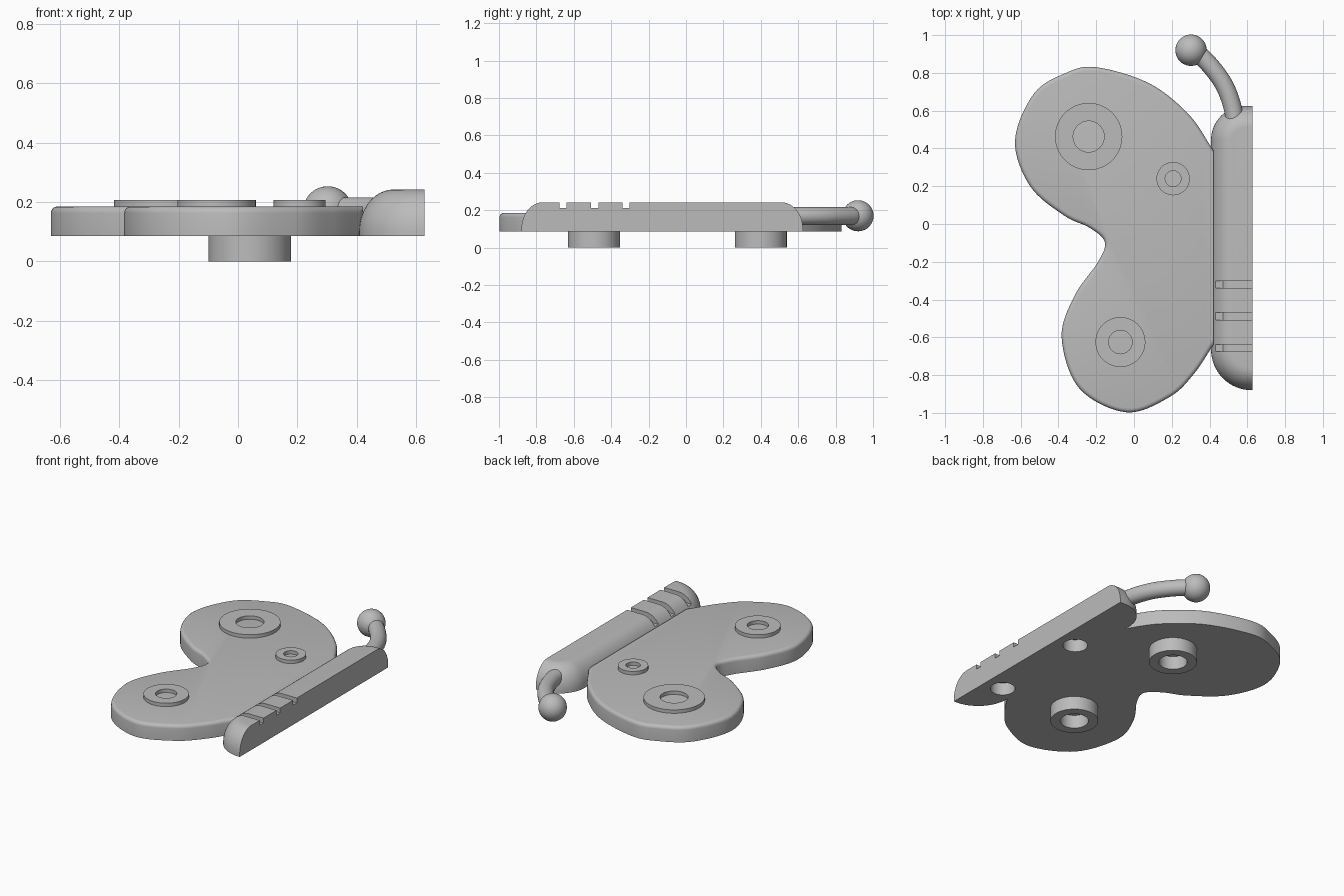
import bpy, bmesh, math
from mathutils import Vector

cube = bpy.data.objects.get("Cube")
if cube:
    bpy.data.objects.remove(cube, do_unlink=True)

grey = bpy.data.materials.new("plain grey")
grey.use_nodes = True
grey.diffuse_color = (0.5, 0.5, 0.5, 1)
grey.node_tree.nodes["Principled BSDF"].inputs["Base Color"].default_value = (0.5, 0.5, 0.5, 1)


def finish(name, bm):
    bmesh.ops.recalc_face_normals(bm, faces=bm.faces[:])
    mesh = bpy.data.meshes.new(name)
    bm.to_mesh(mesh)
    bm.free()
    mesh.materials.append(grey)
    obj = bpy.data.objects.new(name, mesh)
    bpy.context.collection.objects.link(obj)
    return obj


def loft(name, loops, closed_ring=False):
    """Bridge equal-length closed loops; cap both ends or join last to first."""
    bm = bmesh.new()
    rows = [[bm.verts.new(p) for p in loop] for loop in loops]
    n = len(rows[0])
    pairs = list(zip(rows, rows[1:]))
    if closed_ring:
        pairs.append((rows[-1], rows[0]))
    else:
        bm.faces.new(rows[0])
        bm.faces.new(rows[-1])
    for a, b in pairs:
        for i in range(n):
            j = (i + 1) % n
            bm.faces.new((a[i], a[j], b[j], b[i]))
    return finish(name, bm)


def circle(x, y, z, r, n=64):
    return [(x + r * math.cos(math.tau * i / n), y + r * math.sin(math.tau * i / n), z)
            for i in range(n)]


def ring(name, x, y, z0, z1, outer, inner):
    return loft(name, [circle(x, y, z0, outer), circle(x, y, z1, outer),
                       circle(x, y, z1, inner), circle(x, y, z0, inner)], True)


def spline(points, steps):
    """Open Catmull-Rom curve through the points."""
    p = [Vector(q) for q in points]
    p = [2 * p[0] - p[1]] + p + [2 * p[-1] - p[-2]]
    out = []
    for a, b, c, d in zip(p, p[1:], p[2:], p[3:]):
        for i in range(steps):
            t = i / steps
            out.append(0.5 * (2 * b + (c - a) * t + (2 * a - 5 * b + 4 * c - d) * t ** 2
                              + (3 * b - a - 3 * c + d) * t ** 3))
    return out + [p[-2]]


def cut(target, cutter):
    mod = target.modifiers.new("cut", 'BOOLEAN')
    mod.operation, mod.solver, mod.object = 'DIFFERENCE', 'EXACT', cutter
    bpy.context.view_layer.objects.active = target
    bpy.ops.object.modifier_apply(modifier=mod.name)
    bpy.data.objects.remove(cutter, do_unlink=True)


# Wing plate with a rounded upper rim
BOTTOM, WING_TOP = 0.085, 0.185
outline = spline([(0.42, 0.39), (0.29, 0.58), (0.08, 0.745), (-0.2, 0.83), (-0.36, 0.8),
                  (-0.53, 0.69), (-0.63, 0.44), (-0.55, 0.2), (-0.37, 0.045),
                  (-0.235, -0.02), (-0.155, -0.095), (-0.19, -0.2), (-0.315, -0.38),
                  (-0.383, -0.6), (-0.29, -0.87), (-0.04, -0.997), (0.19, -0.915),
                  (0.32, -0.79), (0.42, -0.64)], 8)
bm = bmesh.new()
base = bm.faces.new([bm.verts.new((p.x, p.y, BOTTOM)) for p in outline])
top = bmesh.ops.extrude_face_region(bm, geom=[base], use_keep_orig=True)
lifted = [v for v in top["geom"] if isinstance(v, bmesh.types.BMVert)]
bmesh.ops.translate(bm, verts=lifted, vec=(0, 0, WING_TOP - BOTTOM))
bmesh.ops.recalc_face_normals(bm, faces=bm.faces[:])
rim = [e for e in bm.edges if all(v.co.z > WING_TOP - 0.01 for v in e.verts)
       and any(v.co.x < 0.41 for v in e.verts)]
bmesh.ops.bevel(bm, geom=rim, offset=0.022, segments=4, profile=0.5, affect='EDGES')
finish("wing", bm)

# Raised spots on the wing
for name, x, y, outer, inner in [("upper", -0.24, 0.463, 0.178, 0.082),
                                 ("small", 0.207, 0.24, 0.088, 0.042),
                                 ("lower", -0.072, -0.625, 0.132, 0.062)]:
    ring(name + "_wing_spot", x, y, WING_TOP - 0.005, 0.207, outer, inner)

# Sockets below the wing
for name, y in (("front_socket", -0.492), ("rear_socket", 0.4)):
    ring(name, 0.04, y, 0, BOTTOM + 0.005, 0.139, 0.082)


# Half body: flat on its inner side, domed elsewhere
LEFT, FLAT, FRONT, BACK = 0.408, 0.628, -0.88, 0.625
DOME, SHOULDER, BODY_TOP = 0.115, 0.1, 0.242


def body_loop(inset, z):
    loop = [(FLAT, BACK - inset, z)]
    for y, radius, start in ((BACK, 0.18, 0.25), (FRONT, 0.215, 0.5)):
        r = radius - inset
        cx, cy = LEFT + radius, y + (radius if y < 0 else -radius)
        for i in range(17):
            a = math.tau * (start + i / 64)
            loop.append((cx + r * math.cos(a), cy + r * math.sin(a), z))
    return loop + [(FLAT, FRONT + inset, z)]


loops = [body_loop(0, BOTTOM)]
for i in range(13):
    a = math.pi / 2 * i / 12
    loops.append(body_loop(DOME * (1 - math.cos(a)),
                           SHOULDER + (BODY_TOP - SHOULDER) * math.sin(a)))
body = loft("body", loops)

# Grooves across the body, following its curve
for y in (-0.32, -0.488, -0.657):
    arc = [(0.41, 0.188)]
    for i in range(9):
        a = math.radians(50 + 5 * i)
        arc.append((0.525 - 0.085 * math.cos(a), 0.1 + 0.111 * math.sin(a)))
    arc += [(0.7, 0.211), (0.7, 0.3), (0.41, 0.3)]
    cut(body, loft("groove_cutter", [[(x, y + d, z) for x, z in arc] for d in (-0.019, 0.019)]))

# Round pockets in the underside of the body
for y in (0.07, -0.585):
    cut(body, loft("pocket_cutter", [circle(0.505, y, z, 0.072, 48) for z in (0, 0.165)]))

# Curved antenna and its ball tip
path = spline([(0.53, 0.46, 0.168), (0.528, 0.59, 0.168), (0.475, 0.74, 0.168),
               (0.375, 0.87, 0.168), (0.305, 0.92, 0.168)], 8)
sections = []
for i, p in enumerate(path):
    t = (path[min(i + 1, len(path) - 1)] - path[max(i - 1, 0)]).normalized()
    side = t.cross(Vector((0, 0, 1)))
    sections.append([p + 0.048 * (side * math.cos(a) + Vector((0, 0, math.sin(a))))
                     for a in (math.tau * k / 32 for k in range(32))])
loft("antenna", sections)

bm = bmesh.new()
bmesh.ops.create_uvsphere(bm, u_segments=40, v_segments=24, radius=0.083)
bmesh.ops.translate(bm, verts=bm.verts[:], vec=(0.302, 0.92, 0.17))
finish("antenna_ball", bm)

# Smooth shading with sharp edges kept
bpy.ops.object.select_all(action='DESELECT')
for obj in bpy.context.collection.objects:
    if obj.type == 'MESH':
        obj.select_set(True)
        bpy.context.view_layer.objects.active = obj
bpy.ops.object.shade_smooth_by_angle(angle=math.radians(35))
